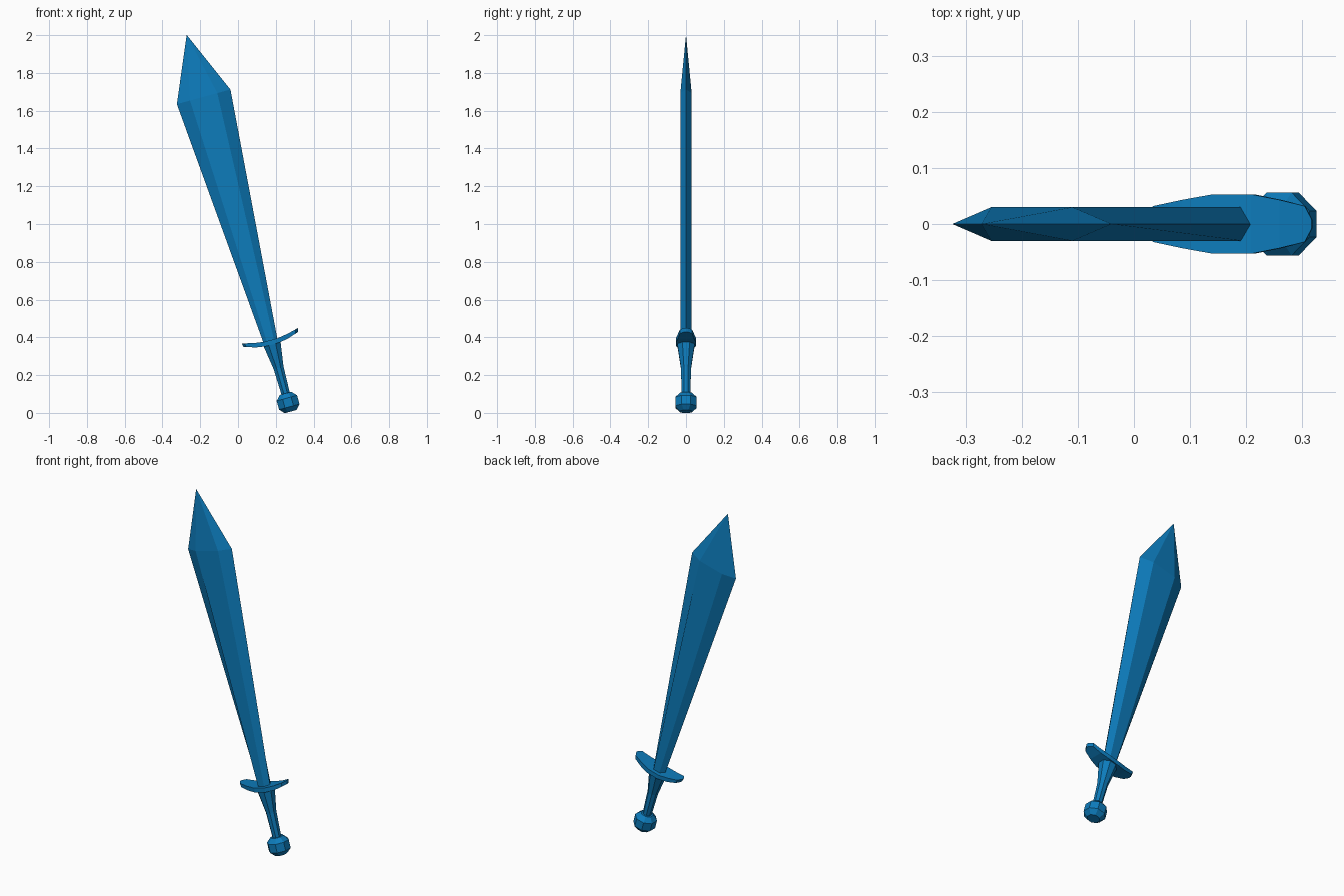
import bpy, bmesh, math

if "Cube" in bpy.data.objects:
    bpy.data.objects.remove(bpy.data.objects["Cube"])

TILT = math.radians(-15.3)
blue = bpy.data.materials.new("blue")
blue.diffuse_color = (0.004, 0.2, 0.5, 1)
blue.use_nodes = True
blue.node_tree.nodes["Principled BSDF"].inputs["Base Color"].default_value = blue.diffuse_color


def loft(name, rings):
    """Skin a list of equal-length point rings, cap both ends, tilt into place."""
    bm = bmesh.new()
    vr = [[bm.verts.new(p) for p in ring] for ring in rings]
    n = len(vr[0])
    for a, b in zip(vr, vr[1:]):
        for i in range(n):
            j = (i + 1) % n
            bm.faces.new((a[i], a[j], b[j], b[i]))
    bm.faces.new(vr[0][::-1])
    bm.faces.new(vr[-1])
    bmesh.ops.remove_doubles(bm, verts=bm.verts, dist=0.0002)
    bmesh.ops.recalc_face_normals(bm, faces=bm.faces)
    me = bpy.data.meshes.new(name)
    bm.to_mesh(me)
    bm.free()
    ob = bpy.data.objects.new(name, me)
    me.materials.append(blue)
    ob.location = (0.265, 0, 0.055)
    ob.rotation_euler = (0, TILT, 0)
    bpy.context.collection.objects.link(ob)
    return ob


def octagon(z, r):
    R = r / math.cos(math.pi / 8)
    return [(R * math.cos((k + 0.5) * math.pi / 4),
             R * math.sin((k + 0.5) * math.pi / 4), z) for k in range(8)]


def blade_ring(z, w, flat, t):
    c = -0.004
    return [(c - w, 0, z), (c - flat, -t, z), (c + flat, -t, z),
            (c + w, 0, z), (c + flat, t, z), (c - flat, t, z)]


# Blade: hexagonal section widening upwards, then a point
loft("blade", [blade_ring(0.325, 0.037, 0.019, 0.03),
               blade_ring(1.679, 0.147, 0.075, 0.03),
               blade_ring(2.019, 0, 0, 0)])

# Grip: octagonal, flaring towards the guard
loft("grip", [octagon(z, r) for z, r in
              [(0.03, 0.022), (0.19, 0.027), (0.325, 0.047)]])

# Pommel: chamfered octagonal drum
loft("pommel", [octagon(z, r) for z, r in
                [(-0.05, 0.032), (-0.024, 0.056), (0.024, 0.056), (0.05, 0.032)]])

# Guard: curved bar, wide in the middle with narrowing ends
half = [(0.035, 0.053, 0.318, 0.343), (0.09, 0.043, 0.326, 0.351),
        (0.14, 0.032, 0.342, 0.363), (0.154, 0.008, 0.346, 0.367)]
stations = [(-u, y, b, t) for u, y, b, t in reversed(half)] + half
loft("cross_guard", [[(u * 0.97, -y, b), (u * 0.97, y, b), (u, y, t), (u, -y, t)]
                     for u, y, b, t in stations])
